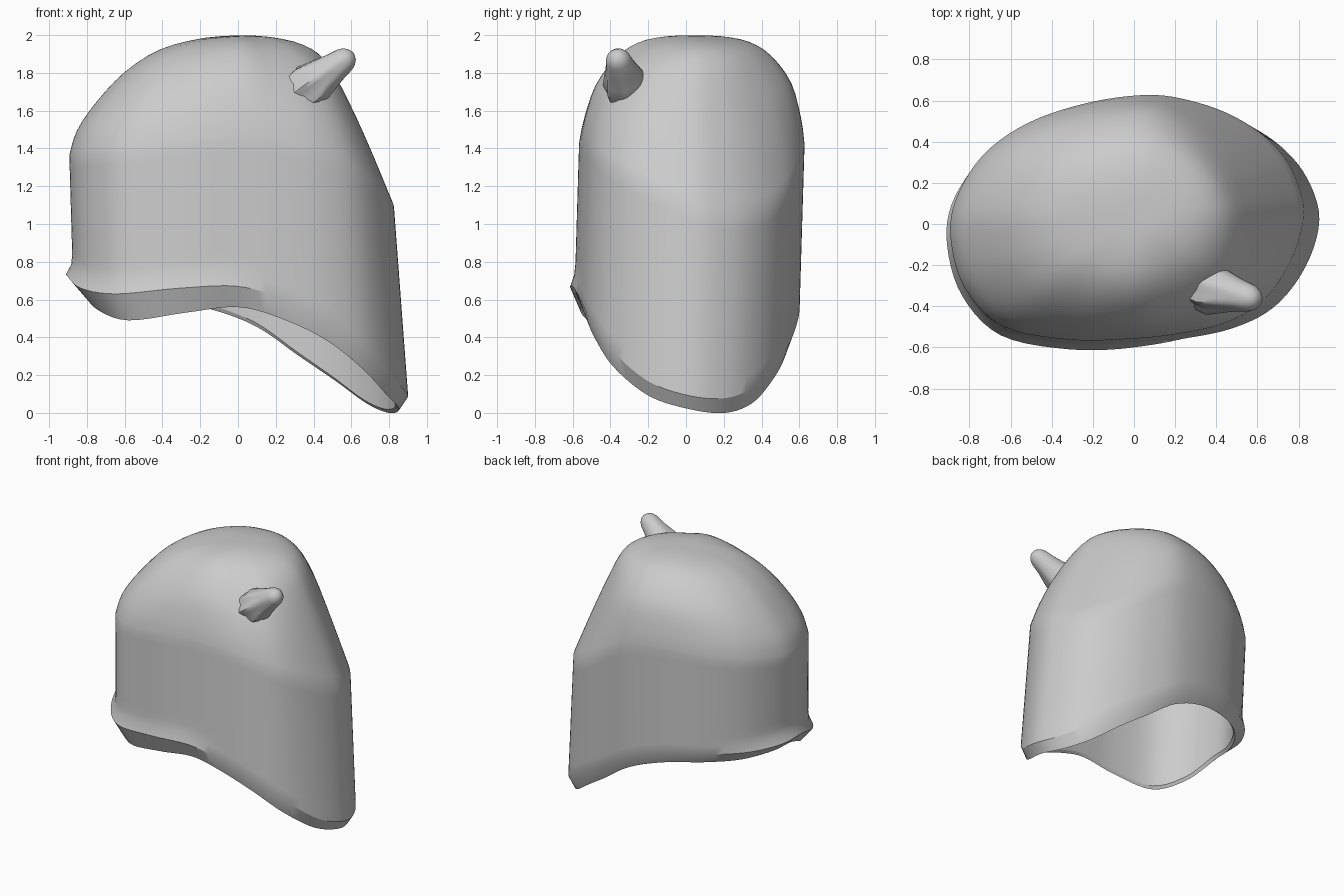
import bpy
import bmesh
import math
from mathutils import Vector

default = bpy.data.objects.get("Cube")
if default:
    bpy.data.objects.remove(default, do_unlink=True)

grey = bpy.data.materials.new("plain_grey")
grey.use_nodes = True
grey.diffuse_color = (0.6, 0.6, 0.6, 1)
grey.node_tree.nodes["Principled BSDF"].inputs["Base Color"].default_value = (0.6, 0.6, 0.6, 1)

# Plan outline of the wall: x, y, height of the lip, height of the bottom edge
OUTLINE = [
    (.9, .05, .09, .02), (.84, .25, .08, 0), (.72, .4, .15, .05), (.55, .51, .28, .17),
    (.35, .58, .4, .3), (.1, .615, .55, .46), (-.2, .58, .65, .56), (-.5, .48, .68, .6),
    (-.72, .32, .7, .62), (-.85, .1, .72, .64), (-.87, -.1, .73, .64), (-.8, -.33, .66, .55),
    (-.62, -.51, .63, .49), (-.3, -.575, .66, .53), (0, -.57, .67, .56), (.25, -.545, .6, .5),
    (.5, -.49, .49, .39), (.7, -.38, .34, .24), (.84, -.18, .17, .09)]

# Dome profiles: share of the plan outline, height
FULL_DOME = [(1, 1.45), (.97, 1.57), (.88, 1.75), (.7, 1.89), (.5, 1.965), (.25, 1.995), (0, 2)]
SOFT_DOME = [(1, 1.36), (.95, 1.49), (.83, 1.64), (.66, 1.8), (.45, 1.925), (.22, 1.99), (0, 2)]
CONE_DOME = [(1, 1.05), (.87, 1.35), (.73, 1.64), (.6, 1.86), (.45, 1.95), (.22, 1.99), (0, 2)]
STEPS = 5
WALL_ROWS = 12
DOME_ROWS = 19


def catmull(a, b, c, d, t):
    """Smooth interpolation between b and c for tuples of any length."""
    return [0.5 * (2 * q + (r - p) * t + (2 * p - 5 * q + 4 * r - s) * t * t
                   + (3 * q - p - 3 * r + s) * t ** 3) for p, q, r, s in zip(a, b, c, d)]


def spline(points, steps, closed):
    n = len(points)
    result = []
    for i in range(n if closed else n - 1):
        ids = [i - 1, i, i + 1, i + 2]
        ids = [k % n if closed else min(max(k, 0), n - 1) for k in ids]
        result += [catmull(*[points[k] for k in ids], t / steps) for t in range(steps)]
    return result if closed else result + [list(points[-1])]


def bridge(bm, rings):
    n = len(rings[0])
    for low, high in zip(rings, rings[1:]):
        for i in range(n):
            j = (i + 1) % n
            bm.faces.new((low[i], low[j], high[j], high[i]))


def finish(bm, name, angle):
    bmesh.ops.recalc_face_normals(bm, faces=bm.faces)
    mesh = bpy.data.meshes.new(name)
    bm.to_mesh(mesh)
    bm.free()
    obj = bpy.data.objects.new(name, mesh)
    bpy.context.collection.objects.link(obj)
    mesh.materials.append(grey)
    bpy.ops.object.select_all(action="DESELECT")
    obj.select_set(True)
    bpy.context.view_layer.objects.active = obj
    bpy.ops.object.shade_smooth_by_angle(angle=math.radians(angle))


columns = spline(OUTLINE, STEPS, True)
full, soft, cone = [spline(p, 3, False) for p in (FULL_DOME, SOFT_DOME, CONE_DOME)]


def toward(x, y, degrees, power):
    """One in the given plan direction, fading to zero away from it."""
    a = math.radians(degrees)
    d = Vector((x, y)).normalized()
    return max(0, d.dot(Vector((math.cos(a), math.sin(a))))) ** power


def dome_point(x, y, row):
    """Blend of the three dome profiles for this direction."""
    c = toward(x, y, 19, 3.3)
    s = toward(x, y, 194, 2) + .55 * toward(x, y, -42, 6)
    s = min(s, 1 - c)
    return [p * (1 - c - s) + q * s + r * c for p, q, r in zip(full[row], soft[row], cone[row])]


def place(x, y, z, inset):
    """Lean the wall and dent the crown."""
    x -= .075 * (z - .1) * max(0, x / .9) - .03 * (z - .7) * min(0, x / .9)
    y += .03 * (z - 1)
    if z > 1.8:
        z -= .012 * math.exp(-((x + .22) ** 2 + (y + .03) ** 2) / .03)
    return Vector((x, y, z - inset * max(0, z - 1)))


def wall_rings(bm, inset):
    """Rings from the rim up the wall and over the dome."""
    rings = []
    scale = 1 - 1.2 * inset
    for r in range(WALL_ROWS + DOME_ROWS - 1):
        ring = []
        for x, y, lip, bottom in columns:
            base = bottom + .02 if inset else lip
            size, z = dome_point(x, y, max(0, r - WALL_ROWS))
            if r < WALL_ROWS:
                z = base + (z - base) * r / WALL_ROWS
            size *= scale
            # The lip flares outward around the front left corner
            if not inset and r < 2:
                flare = min(1, max(0, (toward(x, y, 217, 1) - .2) / .5))
                size += flare * (.042 if r == 0 else .008)
            ring.append(bm.verts.new(place(x * size, y * size, z, inset)))
        rings.append(ring)
    return rings


# Hollow shell with a bevelled lower rim
bm = bmesh.new()
outer = wall_rings(bm, 0)
inner = wall_rings(bm, .065)
edge = [bm.verts.new(place(x * .942, y * .942, bottom, 0)) for x, y, lip, bottom in columns]
bridge(bm, outer)
bridge(bm, inner)
bridge(bm, [outer[0], edge, inner[0]])
for rings in (outer, inner):
    bm.faces.new(rings[-1])
finish(bm, "shell", 28)

# Small horn with a pleated base sunk in the dome and a rounded tip
base, tip = Vector((.36, -.31, 1.72)), Vector((.565, -.36, 1.87))
axis = (tip - base).normalized()
side = axis.cross(Vector((0, 0, 1))).normalized()
up = side.cross(axis)
bm = bmesh.new()
rings = []
SIDES = 28
for along, radius, pleat in [(-.4, .1, .08), (.1, .118, .1), (.4, .1, .07), (.7, .08, .03),
                             (1, .066, 0), (1.1, .055, 0), (1.18, .036, 0), (1.22, .012, 0)]:
    ring = []
    for i in range(SIDES):
        a = math.tau * i / SIDES
        r = radius * (1 + pleat * math.cos(7 * a) * (.5 + .5 * math.cos(a)))
        ring.append(bm.verts.new(base.lerp(tip, along) + r * (side * math.cos(a) + up * math.sin(a))))
    rings.append(ring)
bridge(bm, rings)
bm.faces.new(rings[0])
bm.faces.new(rings[-1])
finish(bm, "horn", 40)
